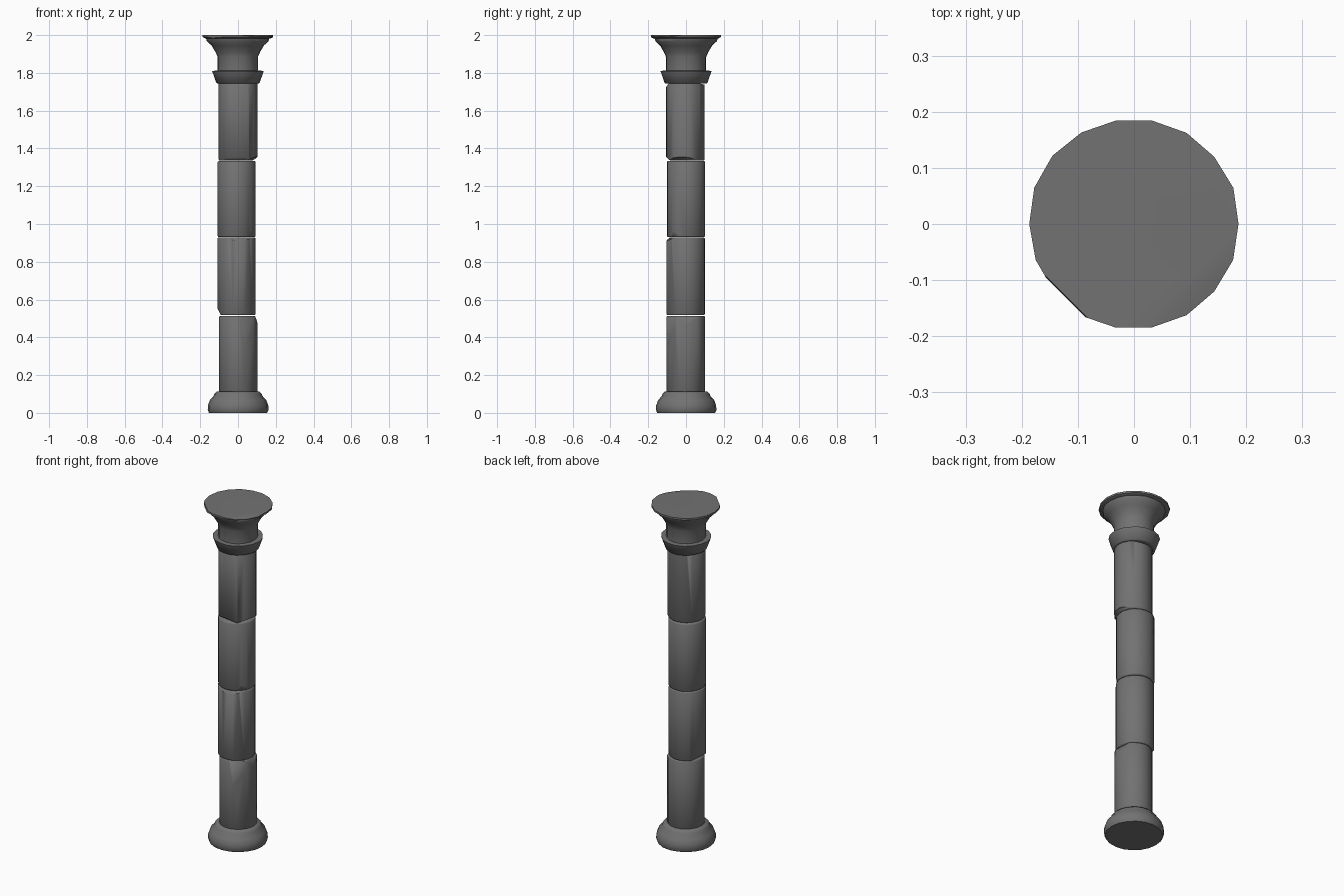
import bpy, bmesh, math, random
from mathutils import Vector

random.seed(4)
if "Cube" in bpy.data.objects:
    bpy.data.objects.remove(bpy.data.objects["Cube"])

stone = bpy.data.materials.new("dark grey stone")
stone.use_nodes = True
GREY = (0.17, 0.17, 0.17, 1)
stone.diffuse_color = GREY
stone.node_tree.nodes["Principled BSDF"].inputs["Base Color"].default_value = GREY


def lathe(name, profile, sides, centre=(0, 0), wear=0.0, chips=(), turn=0.0):
    """Turn a (radius, height) profile, wear its columns and slice off chips."""
    bm = bmesh.new()
    worn = [1 - random.uniform(0, wear) for _ in range(sides)]
    rings = []
    for r, z in profile:
        ring = []
        for i in range(sides):
            a = math.tau * i / sides + turn
            ring.append(bm.verts.new((centre[0] + r * worn[i] * math.cos(a),
                                      centre[1] + r * worn[i] * math.sin(a), z)))
        rings.append(ring)
    for low, high in zip(rings, rings[1:]):
        for i in range(sides):
            j = (i + 1) % sides
            bm.faces.new((low[i], low[j], high[j], high[i]))
    bm.faces.new(rings[0][::-1])
    bm.faces.new(rings[-1])
    # Each chip is a plane: a point on it and its outward direction
    for point, normal in chips:
        geom = bm.verts[:] + bm.edges[:] + bm.faces[:]
        cut = bmesh.ops.bisect_plane(bm, geom=geom, plane_co=point, dist=1e-5,
                                     plane_no=Vector(normal).normalized(), clear_outer=True)
        edges = [e for e in cut["geom_cut"] if isinstance(e, bmesh.types.BMEdge)]
        if edges:
            bmesh.ops.holes_fill(bm, edges=edges, sides=0)
    bmesh.ops.recalc_face_normals(bm, faces=bm.faces[:])
    mesh = bpy.data.meshes.new(name)
    bm.to_mesh(mesh)
    bm.free()
    mesh.materials.append(stone)
    obj = bpy.data.objects.new(name, mesh)
    bpy.context.collection.objects.link(obj)
    bpy.ops.object.select_all(action="DESELECT")
    obj.select_set(True)
    bpy.context.view_layer.objects.active = obj
    bpy.ops.object.shade_smooth_by_angle(angle=math.radians(60))
    return obj


# Base: rounded moulding with a small collar
lathe("base", [(0.155, 0), (0.162, 0.015), (0.161, 0.04), (0.15, 0.068), (0.13, 0.09),
               (0.127, 0.1), (0.115, 0.112)], 20, wear=0.02)

# Shaft: four worn drums, slightly out of line, with broken corners
drums = [
    ("lower_drum", 0.105, 0.514, (0.002, -0.002),
     [((0.085, 0, 0.514), (1, 0.1, 0.45)), ((0.06, -0.085, 0.3), (0.5, -0.8, 0.05))]),
    ("lower_middle_drum", 0.517, 0.928, (-0.008, -0.002),
     [((-0.085, 0, 0.517), (-1, 0.1, -0.6)), ((0, -0.075, 0.928), (0.1, -0.6, 1))]),
    ("upper_middle_drum", 0.931, 1.333, (-0.007, 0.001),
     [((0.07, -0.055, 0.931), (1, -0.8, -0.2))]),
    ("upper_drum", 1.336, 1.75, (0, -0.004),
     [((0.065, 0, 1.336), (0.5, -0.1, -1)), ((0, -0.075, 1.336), (-0.1, -0.7, -1)),
      ((0, 0.06, 1.747), (0, 0.25, 1)), ((0, -0.09, 1.747), (0, -1, 0.7))]),
]
for k, (name, z0, z1, centre, chips) in enumerate(drums):
    lathe(name, [(0.099, z0), (0.103, z0 + 0.006), (0.103, z1 - 0.006), (0.099, z1)],
          20, centre, 0.025, chips, turn=k * 0.1)

# Capital: flared collar, neck and bell under a thin round slab
lathe("capital_collar", [(0.108, 1.744), (0.115, 1.746), (0.138, 1.811), (0.1, 1.812)],
      18, wear=0.03)
lathe("capital_bell", [(0.108, 1.8), (0.108, 1.885), (0.119, 1.91), (0.14, 1.945),
                       (0.165, 1.968), (0.17, 1.986)], 20, wear=0.02,
      chips=[((0.115, -0.115, 1.97), (1, -1, 0.35))])
lathe("top_slab", [(0.178, 1.983), (0.19, 1.989), (0.19, 2.0)], 18, wear=0.02,
      chips=[((0.1, -0.1, 2.0), (0.12, -0.12, 1)), ((-0.126, -0.126, 1.99), (-1, -1, 0.2))])
